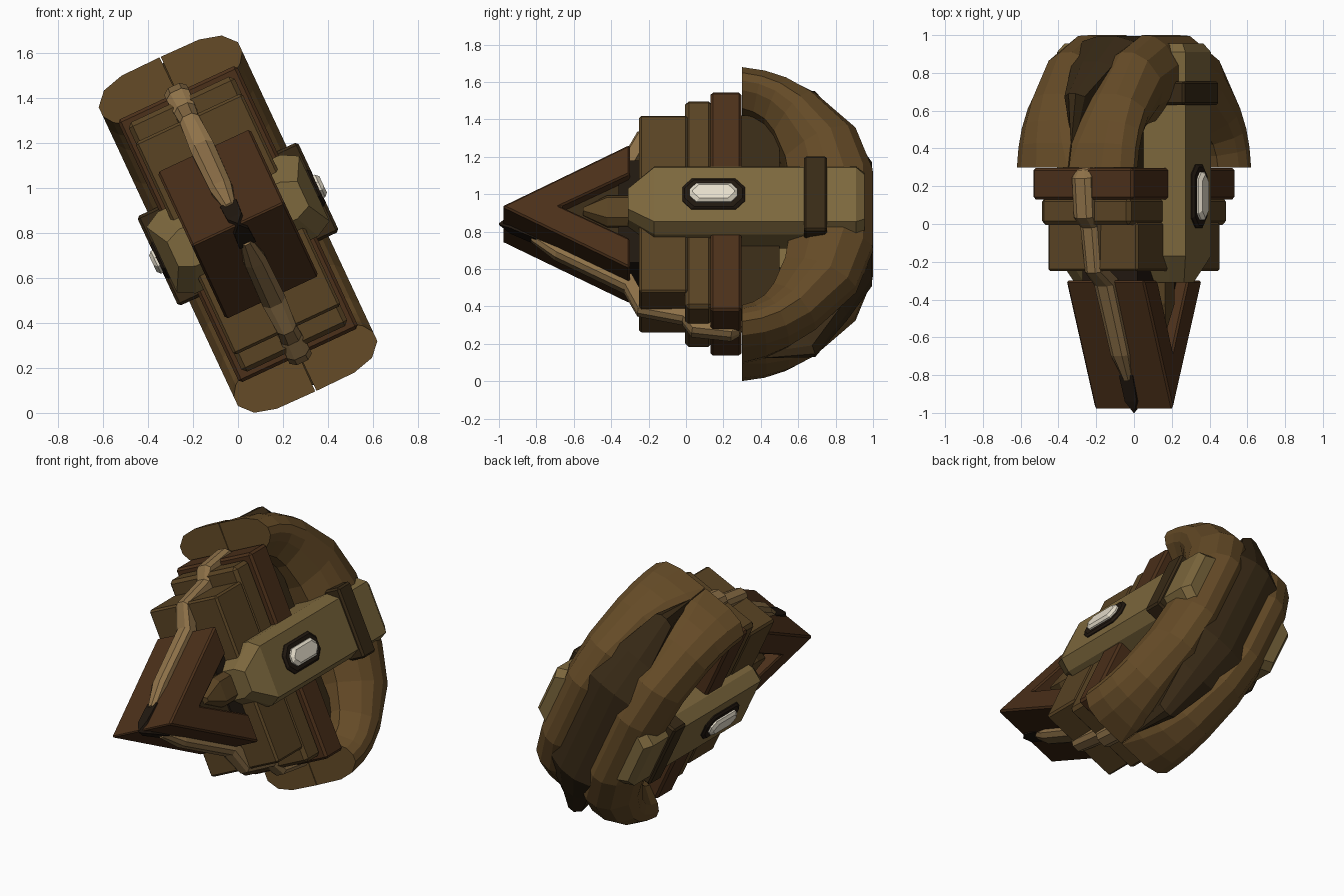
import bpy, bmesh, math
from mathutils import Matrix

if "Cube" in bpy.data.objects:
    bpy.data.objects.remove(bpy.data.objects["Cube"])

# Whole craft is rolled 25 degrees about the y axis; parts use local (u, y, w)
ROLL = Matrix.Translation((0, 0, 0.84)) @ Matrix.Rotation(math.radians(-25), 4, 'Y')


def mat(name, col):
    m = bpy.data.materials.new(name)
    m.diffuse_color = (*col, 1)
    m.use_nodes = True
    m.node_tree.nodes["Principled BSDF"].inputs["Base Color"].default_value = m.diffuse_color
    return m


RIM = mat("rim_brown", (.13, .07, .02))
HULL = mat("hull_brown", (.1, .056, .017))
ARM = mat("arm_olive", (.205, .138, .047))
RED = mat("red_brown", (.07, .029, .01))
BARK = mat("dark_brown", (.04, .023, .008))
DARK = mat("dark", (.015, .009, .005))
TAN = mat("strip_tan", (.27, .165, .065))
WHITE = mat("window_white", (.79, .73, .6))


def loft(name, rings, material, su=1, sw=1, bevel=0):
    """Skin equal-length rings and cap both ends; su / sw mirror the part."""
    bm = bmesh.new()
    vs = [[bm.verts.new((u * su, y, w * sw)) for u, y, w in r] for r in rings]
    n = len(rings[0])
    for a, b in zip(vs, vs[1:]):
        for i in range(n):
            j = (i + 1) % n
            bm.faces.new((a[i], a[j], b[j], b[i]))
    bm.faces.new(vs[0])
    bm.faces.new(vs[-1])
    bmesh.ops.remove_doubles(bm, verts=bm.verts, dist=1e-5)
    bmesh.ops.recalc_face_normals(bm, faces=bm.faces)
    bm.transform(ROLL)
    me = bpy.data.meshes.new(name)
    bm.to_mesh(me)
    bm.free()
    me.materials.append(material)
    ob = bpy.data.objects.new(name, me)
    bpy.context.collection.objects.link(ob)
    if bevel:
        b = ob.modifiers.new("bevel", 'BEVEL')
        b.width, b.segments = bevel, 1
    return ob


def box(name, u, y0, y1, w, material, bevel=0, u0=None, su=1):
    a = -u if u0 is None else u0
    rings = [[(a, y, -w), (u, y, -w), (u, y, w), (a, y, w)] for y in (y0, y1)]
    return loft(name, rings, material, su, 1, bevel)


def prism(name, profile, u, material, bevel=0):
    return loft(name, [[(s * u, y, w) for y, w in profile] for s in (-1, 1)], material, bevel=bevel)


# Rear half ring: outer and inner paths (y, w), mirrored top to bottom
outer = [(.3, .82), (.43, .80), (.55, .76), (.69, .68), (.91, .47), (1.0, .23)]
inner = [(.3, .58), (.36, .56), (.42, .52), (.47, .45), (.53, .30), (.56, .12)]
outer += [(y, -w) for y, w in reversed(outer)]
inner += [(y, -w) for y, w in reversed(inner)]
rings = []
for k, (o, i) in enumerate(zip(outer, inner)):
    c = math.sin(math.pi * k / (len(outer) - 1))
    # section as (u, fraction from inner to outer); groove opens towards the back
    sec = [(.001, 0), (.003, 1 - .2 * c), (.006 + .15 * c, 1), (.19 + .03 * c, .99),
           (.289, .88), (.342, .64), (.342, .45), (.312, .27), (.22, 0)]
    rings.append([(u, i[0] + (o[0] - i[0]) * f, i[1] + (o[1] - i[1]) * f) for u, f in sec])
for side, s in (("right", 1), ("left", -1)):
    loft("rear_ring_" + side, rings, RIM, s)

# Dark spine that fills the groove and shows as a lens at the back
spine = [(.42, .79, .005), (.69, .775, .06), (.86, .55, .12), (.995, .34, .15)]
spine += [(y, -w, h) for y, w, h in reversed(spine)]
srings = []
for y, w, h in spine:
    d = .8  # shrink towards the ring centre for the base
    yb, wb = .3 + (y - .3) * d, w * d
    ym, wm = .3 + (y - .3) * .96, w * .96
    srings.append([(-h, yb, wb), (-h, ym, wm), (-h * .35, y, w),
                   (h * .35, y, w), (h, ym, wm), (h, yb, wb)])
loft("rear_spine", srings, BARK)

# Stepped hull blocks
box("hull_core", .15, .28, .5, .57, BARK)
box("hull_frame", .293, .13, .297, .645, RED, .014)
box("hull_step_rear", .26, -.005, .14, .612, HULL, .02)
box("hull_step_front", .263, -.25, .01, .522, HULL, .012)
box("hull_neck", .16, -.36, -.24, .3, DARK)

# Nose wedge with recessed sides and dark tip
prism("nose_wedge", [(-.3, .365), (-.985, 0), (-.3, -.365), (-.3, -.19), (-.67, 0), (-.3, .19)],
      .228, RED, .01)
prism("nose_filler", [(-.28, .25), (-.75, 0), (-.28, -.25)], .15, BARK)
loft("nose_tip", [[(-a, y, -b), (a, y, -b), (a, y, b), (-a, y, b)]
                  for y, a, b in ((-.8, .04, .105), (-.94, .035, .04), (-1.0, .001, .004))], DARK)

# Tan ridge strips over top and bottom: (y, w, half width)
path = [(-.83, .10, .025), (-.70, .205, .05), (-.33, .40, .055), (-.26, .535, .045),
        (-.02, .585, .05), (.03, .655, .055), (.24, .68, .055), (.285, .655, .035)]
strip = [[(-h, y + .04, w - .08), (-h, y + .005, w - .02), (-h * .5, y, w),
          (h * .5, y, w), (h, y + .005, w - .02), (h, y + .04, w - .08)] for y, w, h in path]
for place, s in (("top", 1), ("bottom", -1)):
    loft("ridge_strip_" + place, strip, TAN, 1, s)


# Side arms with band and window, mirrored left and right
def arm_ring(y, ui, um, uo, wm, wo):
    return [(ui, y, -wm), (um, y, -wm), (uo, y, -wo), (uo, y, wo), (um, y, wm), (ui, y, wm)]


def plate(y0, y1, w, cut, ua, ub, inset):
    out = []
    for u, d in ((ua, 0), (ub - inset, 0), (ub, inset)):
        a, b, h = y0 + d, y1 - d, w - d
        out.append([(u, a + cut, -h), (u, b - cut, -h), (u, b, -h + cut), (u, b, h - cut),
                    (u, b - cut, h), (u, a + cut, h), (u, a, h - cut), (u, a, -h + cut)])
    return out


arm = [arm_ring(-.31, .16, .25, .32, .09, .06), arm_ring(-.17, .12, .30, .375, .2, .16),
       arm_ring(.91, .12, .30, .375, .2, .16), arm_ring(.955, .15, .28, .345, .17, .13)]
spike = [arm_ring(-.55, .1, .16, .19, .02, .01), arm_ring(-.42, .08, .17, .21, .09, .06),
         arm_ring(-.25, .08, .17, .21, .09, .06)]
for side, s in (("right", 1), ("left", -1)):
    loft("side_arm_" + side, arm, ARM, s)
    loft("arm_spike_" + side, spike, HULL, s)
    box("arm_band_" + side, .395, .63, .755, .22, BARK, .012, .25, s)
    loft("window_frame_" + side, plate(-.02, .315, .09, .05, .34, .393, .012), DARK, s)
    loft("window_" + side, plate(.02, .275, .055, .035, .35, .418, .015), WHITE, s)
